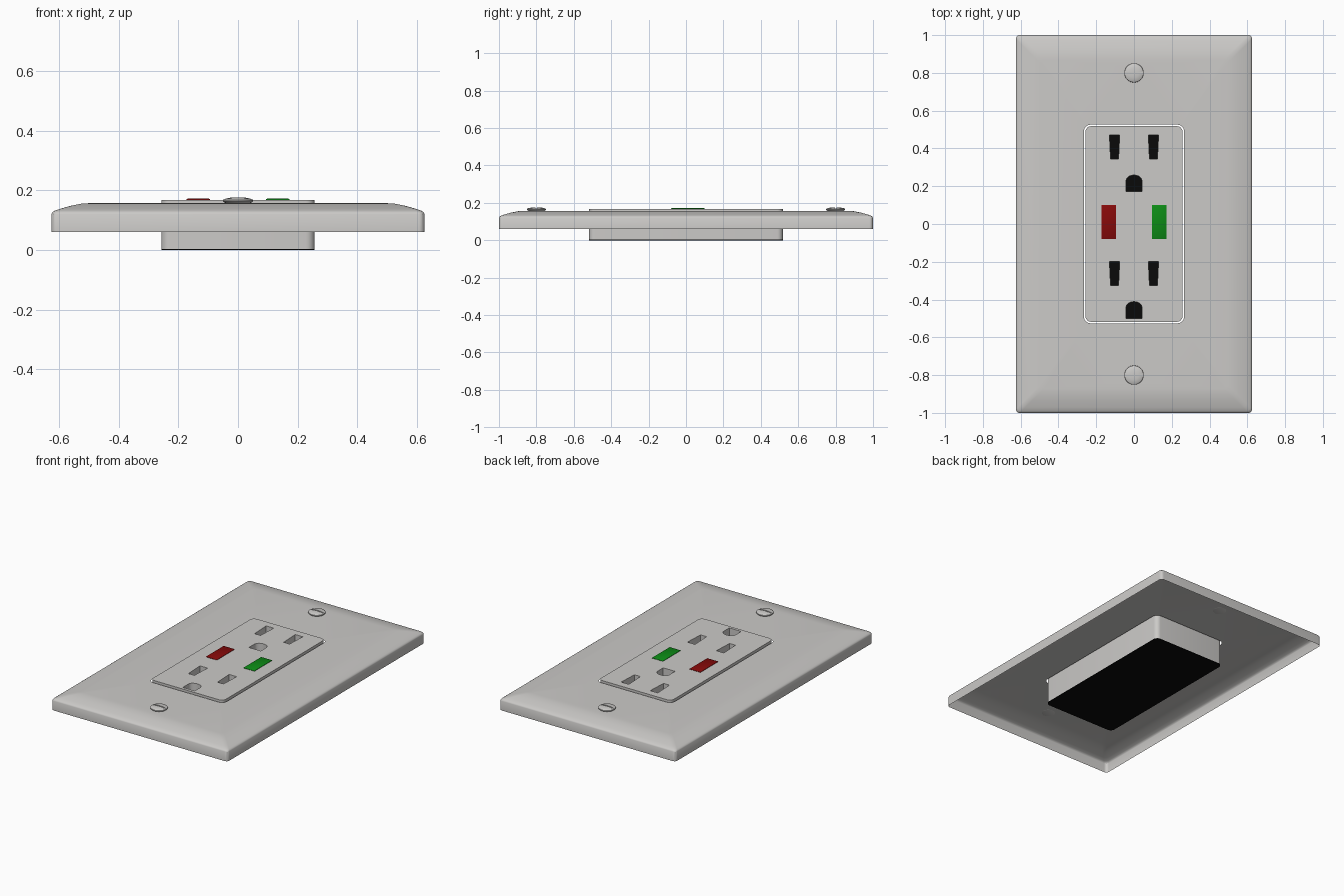
import bpy, bmesh, math

if "Cube" in bpy.data.objects:
    bpy.data.objects.remove(bpy.data.objects["Cube"])


def material(name, rgb):
    m = bpy.data.materials.new(name)
    m.diffuse_color = (*rgb, 1)
    m.use_nodes = True
    m.node_tree.nodes["Principled BSDF"].inputs["Base Color"].default_value = m.diffuse_color
    return m


GREY = material("light_grey", (0.60, 0.59, 0.575))
RED = material("red", (0.24, 0.003, 0.003))
GREEN = material("green", (0.004, 0.26, 0.008))
BLACK = material("black", (0.003, 0.003, 0.003))


def rounded(hx, hy, r, n=6):
    """Counter-clockwise rounded rectangle outline."""
    pts = []
    for i, (sx, sy) in enumerate([(1, 1), (-1, 1), (-1, -1), (1, -1)]):
        for k in range(n + 1):
            a = math.pi / 2 * (i + k / n)
            pts.append((sx * (hx - r) + r * math.cos(a), sy * (hy - r) + r * math.sin(a)))
    return pts


def circle(cx, cy, r, n=32):
    return [(cx + r * math.cos(2 * math.pi * k / n), cy + r * math.sin(2 * math.pi * k / n))
            for k in range(n)]


def ring(bm, pts, z):
    vs = [bm.verts.new((x, y, z)) for x, y in pts]
    return vs


def bridge(bm, a, b):
    for i in range(len(a)):
        j = (i + 1) % len(a)
        bm.faces.new((a[i], a[j], b[j], b[i]))


def finish(bm, name, mat, angle=35):
    bmesh.ops.recalc_face_normals(bm, faces=bm.faces)
    bm.normal_update()
    top = max(bm.faces, key=lambda f: f.calc_center_median().z)
    if top.normal.z < 0:
        bmesh.ops.reverse_faces(bm, faces=bm.faces)
    me = bpy.data.meshes.new(name)
    bm.to_mesh(me)
    bm.free()
    me.materials.append(mat)
    ob = bpy.data.objects.new(name, me)
    bpy.context.collection.objects.link(ob)
    bpy.ops.object.select_all(action='DESELECT')
    bpy.context.view_layer.objects.active = ob
    ob.select_set(True)
    bpy.ops.object.shade_smooth_by_angle(angle=math.radians(angle))
    return ob


def perforated_shell(name, outer_rings, holes, mat):
    """Open-backed shell: stacked outer rings, flat top, holes with walls.
    holes: (outline, wall end height or None)"""
    bm = bmesh.new()
    rings = [ring(bm, p, z) for p, z in outer_rings]
    for a, b in zip(rings, rings[1:]):
        bridge(bm, a, b)
    ztop = outer_rings[-1][1]
    loops = [rings[-1]] + [ring(bm, p, ztop) for p, _ in holes]
    edges = []
    for lp in loops:
        for i in range(len(lp)):
            pair = (lp[i - 1], lp[i])
            edges.append(bm.edges.get(pair) or bm.edges.new(pair))
    bmesh.ops.triangle_fill(bm, edges=edges, use_beauty=True, normal=(0, 0, 1))
    for lp, (p, zend) in zip(loops[1:], holes):
        if zend is not None:
            bridge(bm, lp, ring(bm, p, zend))
    return finish(bm, name, mat)


def solid(name, outlines, mat):
    """Closed solid lofted through (outline, z) rings."""
    bm = bmesh.new()
    rings = [ring(bm, p, z) for p, z in outlines]
    for a, b in zip(rings, rings[1:]):
        bridge(bm, a, b)
    bm.faces.new(rings[0])
    bm.faces.new(rings[-1])
    return finish(bm, name, mat)


# Wall plate: hollow, with sloping border, centre opening and screw holes
profile = [(0, 0.06), (0, 0.12), (0.003, 0.126), (0.010, 0.131), (0.03, 0.138),
           (0.065, 0.148), (0.10, 0.155), (0.13, 0.157)]
SCREW_Y = 0.80
perforated_shell(
    "wall_plate",
    [(rounded(0.625 - d, 1.0 - d, 0.02), z) for d, z in profile],
    [(rounded(0.265, 0.526, 0.035), None)]
    + [(circle(0, s * SCREW_Y, 0.036), 0.160) for s in (1, -1)],
    GREY)


# Outlet body: blade slots and arched ground holes, twice
def blade(cx, cy):
    return [(cx + 0.021, cy - 0.063), (cx + 0.027, cy + 0.063),
            (cx - 0.027, cy + 0.063), (cx - 0.021, cy - 0.063)]


def ground(cy):
    arch = [(0.042 * math.cos(math.pi * k / 10), cy + 0.015 + 0.03 * math.sin(math.pi * k / 10))
            for k in range(11)]
    return [(0.042, cy - 0.043)] + arch + [(-0.042, cy - 0.043)]


slots = []
for y in (0, -0.67):
    slots += [(blade(-0.103, 0.408 + y), 0.004), (blade(0.103, 0.408 + y), 0.004),
              (ground(0.214 + y), 0.004)]
body = rounded(0.257, 0.518, 0.03)
perforated_shell("outlet_body", [(body, 0.004), (body, 0.168)], slots, GREY)

# Black back of the outlet, also seen through the slots
solid("outlet_back", [(body, 0.0), (body, 0.004)], BLACK)

# Test and reset buttons
for name, cx, mat in (("red_button", -0.133, RED), ("green_button", 0.133, GREEN)):
    def rect(d):
        return [(cx + sx * (0.039 - d), 0.01 + sy * (0.09 - d))
                for sx, sy in ((1, 1), (-1, 1), (-1, -1), (1, -1))]
    solid(name, [(rect(0), 0.16), (rect(0), 0.170), (rect(0.003), 0.172)], mat)

# Screws: lens-shaped heads with a driver slot along x
for name, s in (("back_screw", 1), ("front_screw", -1)):
    levels = [(0.036, 0.156), (0.046, 0.159), (0.051, 0.164), (0.050, 0.168),
              (0.042, 0.172), (0.026, 0.175), (0.010, 0.176)]
    head = solid(name, [(circle(0, s * SCREW_Y, r), z) for r, z in levels], GREY)
    bpy.ops.mesh.primitive_cube_add(size=1, location=(0, s * SCREW_Y, 0.176))
    cutter = bpy.context.object
    cutter.name = name + "_slot_cutter"
    cutter.scale = (0.2, 0.008, 0.014)
    cutter.hide_render = True
    cutter.hide_set(True)
    mod = head.modifiers.new("slot", 'BOOLEAN')
    mod.operation = 'DIFFERENCE'
    mod.solver = 'EXACT'
    mod.object = cutter
